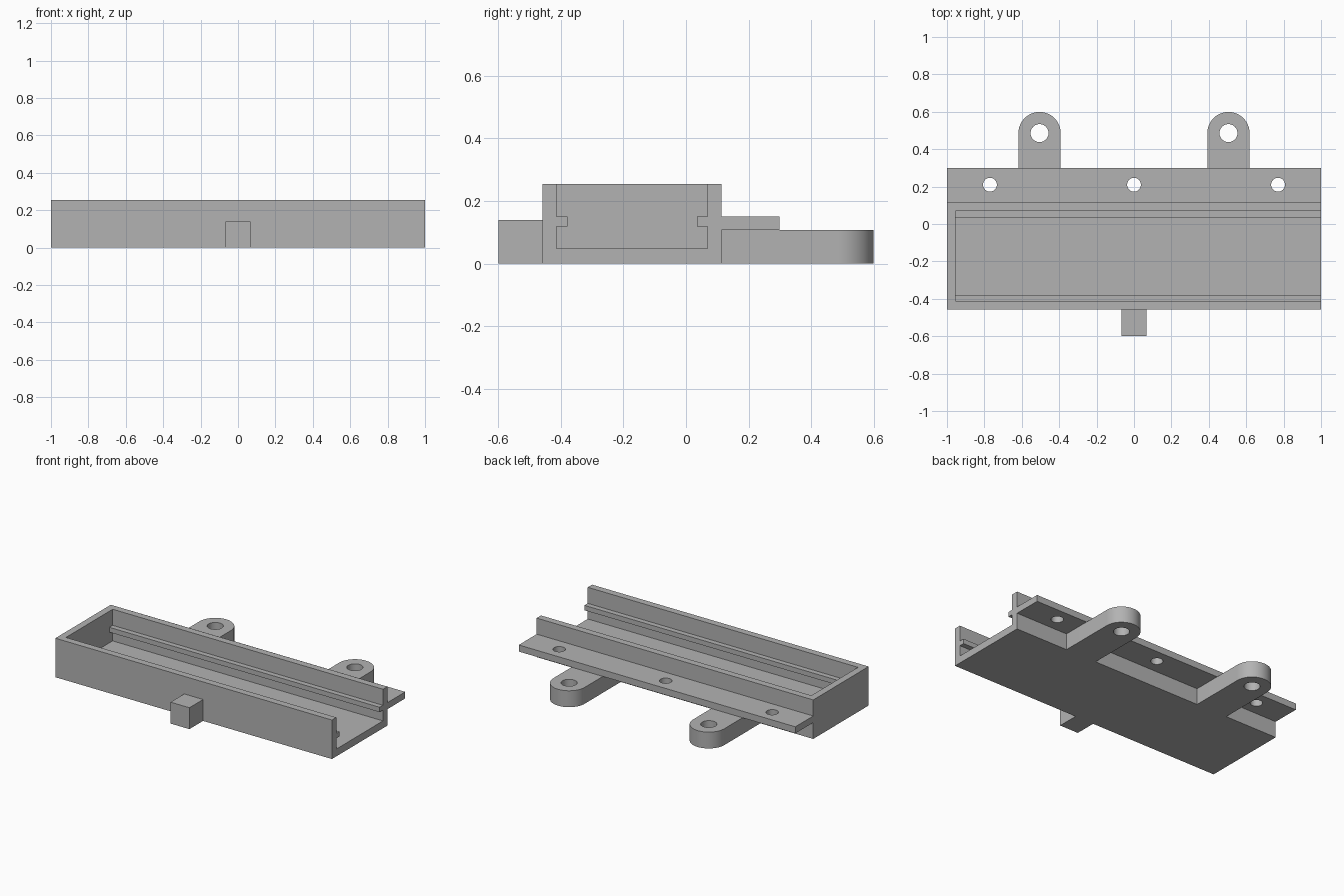
import bpy, bmesh
from math import pi, cos, sin
from mathutils import Vector

if "Cube" in bpy.data.objects:
    bpy.data.objects.remove(bpy.data.objects["Cube"])

grey = bpy.data.materials.new("plain grey")
grey.use_nodes = True
grey.diffuse_color = (0.45, 0.45, 0.45, 1)
grey.node_tree.nodes["Principled BSDF"].inputs["Base Color"].default_value = grey.diffuse_color


def extrude(name, outline, offset):
    """Prism from a closed outline of 3D points pushed along offset."""
    bm = bmesh.new()
    face = bm.faces.new([bm.verts.new(p) for p in outline])
    moved = bmesh.ops.extrude_face_region(bm, geom=[face], use_keep_orig=True)["geom"]
    bmesh.ops.translate(bm, verts=[v for v in moved if isinstance(v, bmesh.types.BMVert)],
                        vec=Vector(offset))
    bmesh.ops.recalc_face_normals(bm, faces=bm.faces[:])
    mesh = bpy.data.meshes.new(name)
    bm.to_mesh(mesh)
    bm.free()
    mesh.materials.append(grey)
    obj = bpy.data.objects.new(name, mesh)
    bpy.context.collection.objects.link(obj)
    return obj


def box(name, x0, x1, y0, y1, z0, z1):
    corners = [(x0, y0, z0), (x1, y0, z0), (x1, y1, z0), (x0, y1, z0)]
    return extrude(name, corners, (0, 0, z1 - z0))


def arc(x, y, z, radius, sweep, count):
    return [(x + radius * cos(sweep * i / count), y + radius * sin(sweep * i / count), z)
            for i in range(count + 1)]


def cut(obj, cutter):
    """Subtract the cutter for good and remove it."""
    cutter.hide_render = True
    mod = obj.modifiers.new("cut", "BOOLEAN")
    mod.operation = "DIFFERENCE"
    mod.solver = "EXACT"
    mod.object = cutter
    bpy.context.view_layer.objects.active = obj
    bpy.ops.object.modifier_apply(modifier=mod.name)
    bpy.data.objects.remove(cutter)


def drill(obj, x, y, radius):
    cut(obj, extrude("hole_cutter", arc(x, y, -0.1, radius, 2 * pi, 48)[:-1], (0, 0, 0.5)))


def smooth(obj):
    bpy.ops.object.select_all(action="DESELECT")
    obj.select_set(True)
    bpy.context.view_layer.objects.active = obj
    bpy.ops.object.shade_smooth_by_angle(angle=pi / 6)


FRONT, BACK, HEIGHT = -0.458, 0.114, 0.255
WALL, RAIL = 0.045, 0.034
RAIL_LOW, RAIL_HIGH = 0.118, 0.15

# Tray: a block with a railed channel cut in, open on top and at one end
tray = box("tray", -1, 1, FRONT, BACK, 0, HEIGHT)
half = [(0, 0.048), (0, RAIL_LOW), (RAIL, RAIL_LOW), (RAIL, RAIL_HIGH), (0, RAIL_HIGH), (0, 0.4)]
section = [(FRONT + WALL + d, z) for d, z in half]
section += [(BACK - WALL - d, z) for d, z in reversed(half)]
cut(tray, extrude("channel_cutter", [(WALL - 1, y, z) for y, z in section], (2.2, 0, 0)))

# Flange along the back with three screw holes
flange = box("back_flange", -1, 1, BACK, 0.299, 0.107, 0.15)
for x in (-0.77, 0, 0.77):
    drill(flange, x, 0.21, 0.037)
smooth(flange)

# Rounded mounting tabs
for side, x in (("right", -0.505), ("left", 0.505)):
    r = 0.113
    outline = arc(x, 0.599 - r, 0, r, pi, 32) + [(x - r, BACK, 0), (x + r, BACK, 0)]
    tab = extrude(side + "_mounting_tab", outline, (0, 0, 0.107))
    drill(tab, x, 0.486, 0.048)
    smooth(tab)

# Small block on the front
box("front_peg", -0.068, 0.068, -0.599, FRONT, 0, 0.14)
